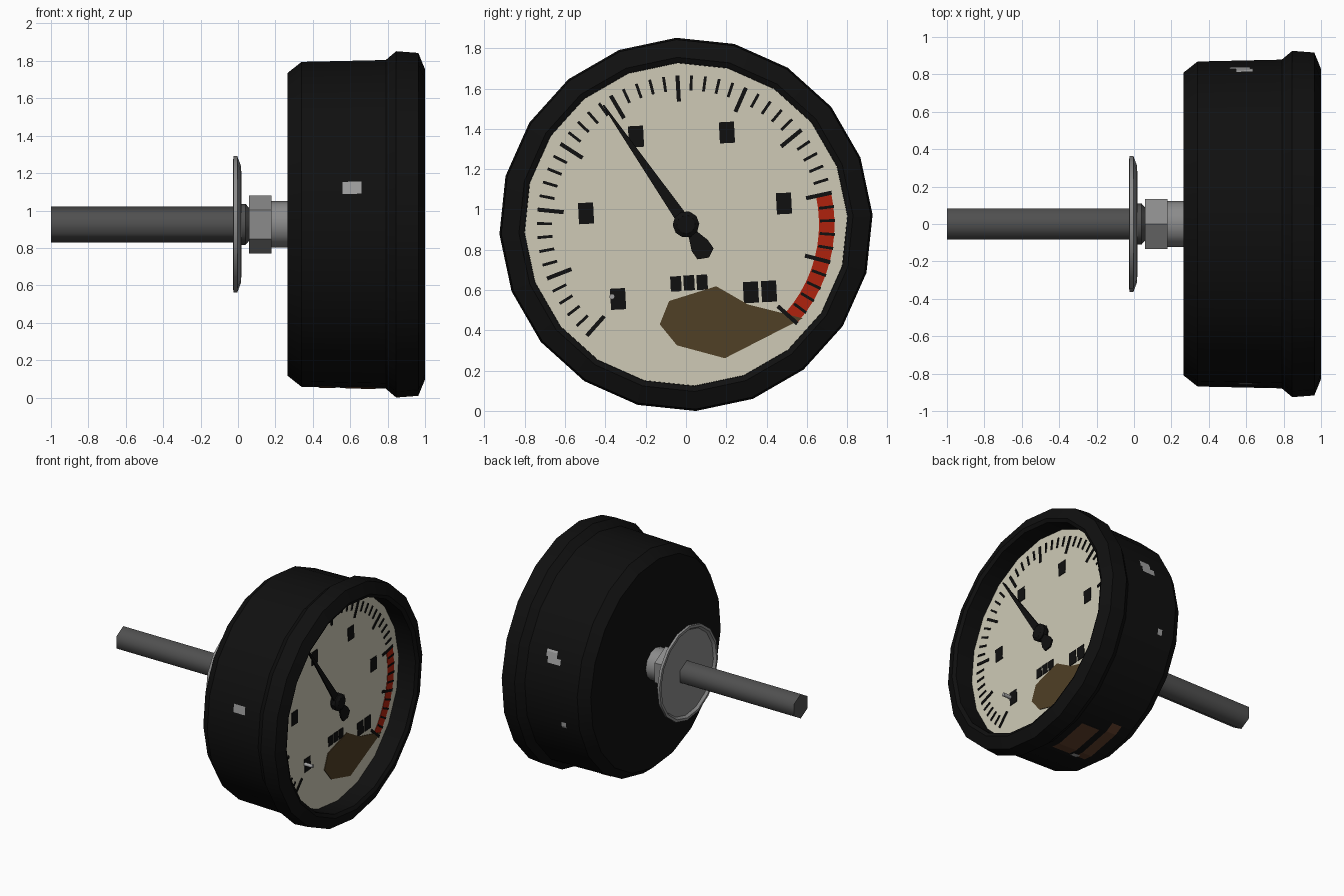
import bpy, bmesh
from math import sin, cos, radians, floor

if "Cube" in bpy.data.objects:
    bpy.data.objects.remove(bpy.data.objects["Cube"])

CZ = 0.926           # height of the gauge axis
DIAL = 0.84          # x position of the dial surface
SIDES, TURN = 20, 3  # facets of the case and their rotation


def material(name, r, g, b):
    m = bpy.data.materials.new(name)
    m.diffuse_color = (r, g, b, 1)
    m.use_nodes = True
    m.node_tree.nodes["Principled BSDF"].inputs["Base Color"].default_value = m.diffuse_color
    return m


black = material("black", 0.005, 0.005, 0.005)
cream = material("cream", 0.62, 0.59, 0.47)
red = material("red", 0.43, 0.016, 0.004)
stain = material("dark brown", 0.08, 0.05, 0.019)
rust = material("rust", 0.11, 0.045, 0.022)
steel = material("steel", 0.26, 0.26, 0.26)
dark_steel = material("dark steel", 0.08, 0.08, 0.08)
bare = material("bare metal", 0.36, 0.36, 0.36)


def finish(name, bm, mat, smooth=None):
    bmesh.ops.recalc_face_normals(bm, faces=bm.faces)
    me = bpy.data.meshes.new(name)
    bm.to_mesh(me)
    bm.free()
    me.materials.append(mat)
    ob = bpy.data.objects.new(name, me)
    bpy.context.collection.objects.link(ob)
    if smooth:
        bpy.ops.object.select_all(action='DESELECT')
        ob.select_set(True)
        bpy.context.view_layer.objects.active = ob
        bpy.ops.object.shade_smooth_by_angle(angle=radians(smooth))
    return ob


def lathe(name, profile, n, turn, mat, smooth=None, y=0, z=0):
    """Turn (x, radius) points around the x axis and cap both ends."""
    bm = bmesh.new()
    rings = []
    for x, r in profile:
        angles = [radians(turn + 360 * i / n) for i in range(n)]
        rings.append([bm.verts.new((x, y + r * cos(a), CZ + z + r * sin(a))) for a in angles])
    for a, b in zip(rings, rings[1:]):
        for i in range(n):
            j = (i + 1) % n
            bm.faces.new((a[i], a[j], b[j], b[i]))
    bm.faces.new(rings[0])
    bm.faces.new(rings[-1])
    return finish(name, bm, mat, smooth)


def plates(name, polys, x0, x1, mat):
    """Extrude flat (y, z) outlines, measured from the axis, from x0 to x1."""
    bm = bmesh.new()
    for poly in polys:
        lo = [bm.verts.new((x0, y, CZ + z)) for y, z in poly]
        hi = [bm.verts.new((x1, y, CZ + z)) for y, z in poly]
        bm.faces.new(lo)
        bm.faces.new(hi)
        for i in range(len(poly)):
            j = (i + 1) % len(poly)
            bm.faces.new((lo[i], lo[j], hi[j], hi[i]))
    return finish(name, bm, mat)


def polar(points, angle):
    """Outline given as (along, across) turned to an angle in degrees."""
    c, s = cos(radians(angle)), sin(radians(angle))
    return [(u * c - v * s, u * s + v * c) for u, v in points]


def box(y, z, w, h):
    return [(y + p, z + q) for p, q in
            polar([(-w / 2, -h / 2), (w / 2, -h / 2), (w / 2, h / 2), (-w / 2, h / 2)], TURN)]


def case_patches(name, spans, mat, lift):
    """Thin worn patches lying on the case facets: (x0, x1, angle0, angle1)."""
    bm = bmesh.new()
    step = 360 / SIDES
    for x0, x1, a0, a1 in spans:
        corners = [TURN + step * k for k in range(-SIDES, SIDES)]
        angles = [a0] + [a for a in corners if a0 < a < a1] + [a1]
        rows = []
        for a in angles:
            mid = TURN + step * (floor((a - TURN) / step) + 0.5)
            row = []
            for x in (x0, x1):
                r = (0.87 + 0.01 * (x - 0.34) / 0.45 + lift)
                r *= cos(radians(step / 2)) / cos(radians(a - mid))
                row.append(bm.verts.new((x, r * cos(radians(a)), CZ + r * sin(radians(a)))))
            rows.append(row)
        for p, q in zip(rows, rows[1:]):
            f = bm.faces.new((p[0], q[0], q[1], p[1]))
    ob = finish(name, bm, mat)
    # make the patches face away from the axis
    for f in ob.data.polygons:
        c = f.center
        if f.normal.y * c.y + f.normal.z * (c.z - CZ) < 0:
            f.flip()
    return ob


# Case with flared bezel and recessed front
lathe("case", [(0.264, 0.81), (0.34, 0.87), (0.79, 0.88), (0.846, 0.927), (0.964, 0.918),
               (1.0, 0.83), (0.985, 0.803), (0.83, 0.803)], SIDES, TURN, black, 25)
lathe("dial", [(0.831, 0.802), (DIAL, 0.802)], SIDES, TURN, cream)

# Mounting stem, flange, nut and collar behind the case
lathe("stem", [(-1, 0.096), (0.03, 0.096)], 6, 30, dark_steel, 65)
lathe("flange", [(-0.008, 0.33), (-0.026, 0.345), (-0.024, 0.365), (-0.004, 0.365),
                 (0.017, 0.31), (0.02, 0.11)], 16, TURN, steel, 30)
lathe("flange_cone", [(0.01, 0.11), (0.04, 0.11), (0.062, 0.085)], 12, 0, dark_steel, 35)
lathe("nut", [(0.058, 0.155), (0.18, 0.155)], 6, 30, steel)
lathe("collar", [(0.175, 0.124), (0.27, 0.124)], 12, 0, steel, 35)

# Scale ticks: fifty steps over 270 degrees, every fifth one longer
START, STEP = 228.3, 5.4
ticks = []
for k in range(51):
    inner, half = (0.61, 0.01) if k % 5 == 0 else (0.665, 0.007)
    ticks.append(polar([(inner, -half), (0.74, -half), (0.74, half), (inner, half)],
                       START - STEP * k))
plates("scale_ticks", ticks, DIAL - 0.002, DIAL + 0.006, black)

# Red warning band over the last ten steps
band = []
for k in range(40, 50):
    a, b = START - STEP * k, START - STEP * (k + 1)
    band.append(polar([(0.66, 0), (0.737, 0)], a) + polar([(0.737, 0), (0.66, 0)], b))
plates("warning_band", band, DIAL - 0.002, DIAL + 0.003, red)

# Plain blocks marking the scale values and the unit
marks = [box(y, z, 0.075, 0.105) for y, z in
         [(-0.337, -0.37), (-0.496, 0.055), (-0.248, 0.436), (0.203, 0.456),
          (0.486, 0.104), (0.322, -0.337), (0.412, -0.332)]]
marks += [box(y, z, 0.054, 0.075) for y, z in [(-0.05, -0.295), (0.015, -0.29), (0.08, -0.287)]]
plates("value_blocks", marks, DIAL - 0.002, DIAL + 0.004, black)

# Stain on the lower dial
plates("dial_stain", [[(-0.084, -0.38), (0.15, -0.307), (0.307, -0.397), (0.58, -0.466),
                       (0.193, -0.664), (-0.045, -0.6), (-0.13, -0.496)]],
       DIAL - 0.002, DIAL + 0.005, stain)

# Needle with counterweight, hub and stop pin
plates("needle", [polar([(0.72, -0.004), (0.72, 0.004), (0.05, 0.03), (-0.06, 0.025),
                         (-0.125, 0.052), (-0.175, 0.052), (-0.2, 0.0), (-0.175, -0.045),
                         (-0.125, -0.045), (-0.06, -0.025), (0.05, -0.03)], 124.7)],
       0.868, 0.88, black)
lathe("needle_hub", [(DIAL - 0.002, 0.05), (0.86, 0.066), (0.89, 0.066), (0.905, 0.045)],
      10, TURN, black, 30)
lathe("stop_pin", [(DIAL - 0.002, 0.014), (0.91, 0.014)], 8, 0, bare, 50, y=-0.367, z=-0.358)

# Rust and paint chips on the case
case_patches("rust_patches", [(0.435, 0.52, -92, -64), (0.575, 0.735, -92, -70)], rust, 0.003)
case_patches("paint_chips", [(0.56, 0.66, 165, 169.2), (0.51, 0.62, 15.5, 18.5),
                             (0.545, 0.635, 18.5, 22), (0.45, 0.49, -16, -13),
                             (0.5, 0.56, -93, -90)], bare, 0.005)
